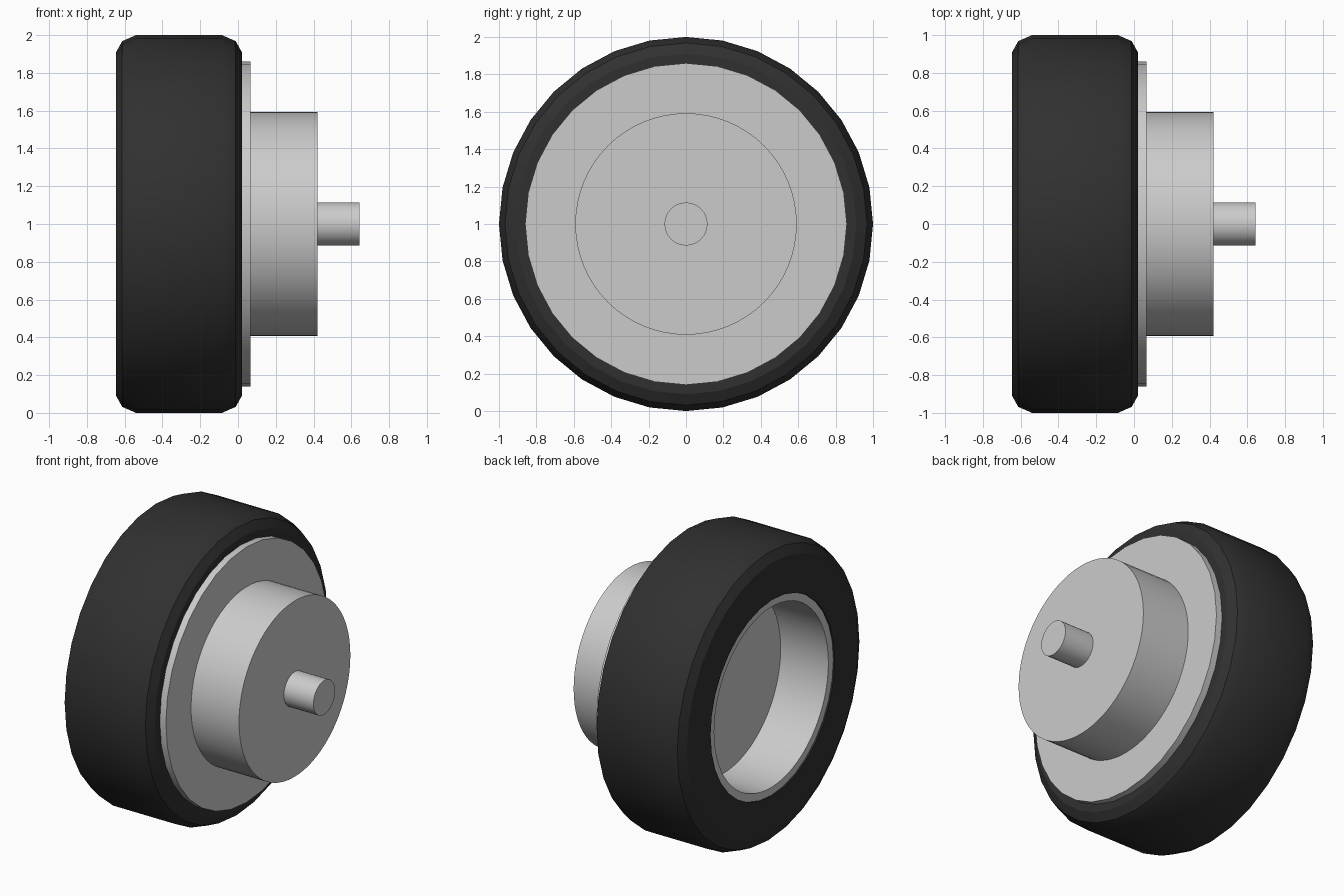
import bpy, bmesh, math

if "Cube" in bpy.data.objects:
    bpy.data.objects.remove(bpy.data.objects["Cube"])

def lathe(name, profile, sides, color=None):
    """Revolve (x, radius) points around the wheel axle at z = 1."""
    bm = bmesh.new()
    rings = []
    for x, r in profile:
        if r == 0:
            rings.append([bm.verts.new((x, 0, 1))] * sides)
        else:
            rings.append([bm.verts.new((x, r * math.sin(a), 1 + r * math.cos(a)))
                          for a in (2 * math.pi * i / sides for i in range(sides))])
    # a profile that does not touch the axle is joined into a closed ring
    pairs = list(zip(rings, rings[1:]))
    if profile[0][1] > 0:
        pairs.append((rings[-1], rings[0]))
    for a, b in pairs:
        for i in range(sides):
            j = (i + 1) % sides
            bm.faces.new(list(dict.fromkeys((a[i], a[j], b[j], b[i]))))
    bmesh.ops.recalc_face_normals(bm, faces=bm.faces)
    mesh = bpy.data.meshes.new(name)
    bm.to_mesh(mesh)
    bm.free()
    obj = bpy.data.objects.new(name, mesh)
    bpy.context.collection.objects.link(obj)
    if color:
        mat = bpy.data.materials.new(name + "_material")
        mat.diffuse_color = color
        mat.use_nodes = True
        mat.node_tree.nodes["Principled BSDF"].inputs["Base Color"].default_value = mat.diffuse_color
        mesh.materials.append(mat)
    bpy.ops.object.select_all(action='DESELECT')
    obj.select_set(True)
    bpy.context.view_layer.objects.active = obj
    bpy.ops.object.shade_smooth_by_angle(angle=math.radians(25))
    return obj

# Rubber tire with rounded shoulders
lathe("tire", [(-.645, .66), (-.645, .91), (-.613, .968), (-.54, 1), (-.085, 1),
               (-.012, .968), (.02, .91), (.02, .66)], 32, (.03, .03, .03, 1))

# Rim with a deep recess on the outer side
lathe("rim", [(-.28, 0), (-.28, .607), (-.635, .607), (-.635, .67), (.01, .67), (.01, 0)], 64)

# Backing plate, hub and axle on the inner side
lathe("backing_plate", [(0, 0), (0, .86), (.065, .86), (.065, 0)], 32)
lathe("hub", [(.03, 0), (.03, .592), (.422, .592), (.422, 0)], 64)
lathe("axle", [(.38, 0), (.38, .115), (.642, .115), (.642, 0)], 32)
